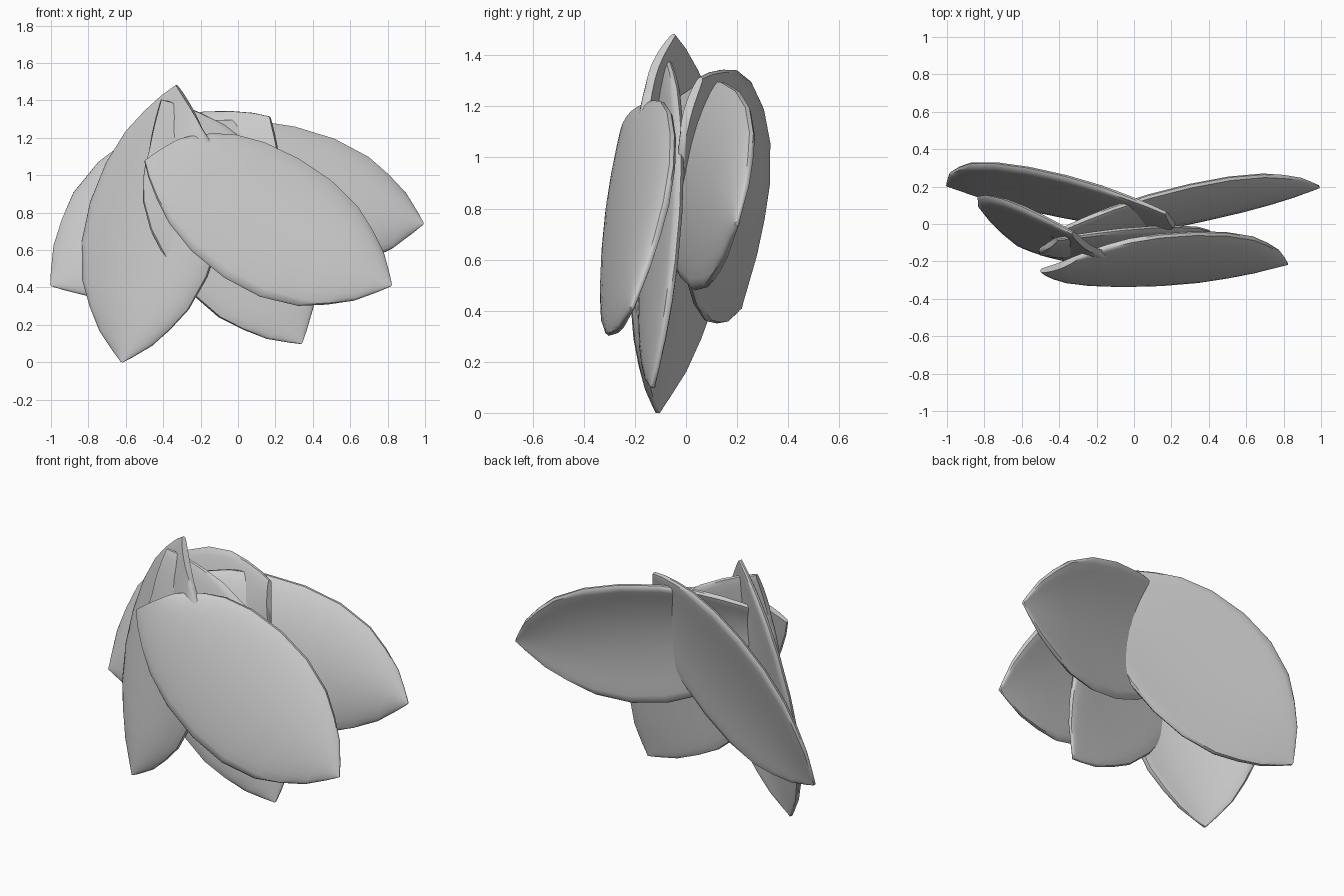
import bpy, bmesh
from math import sin, cos, pi
from mathutils import Vector

cube = bpy.data.objects.get("Cube")
if cube:
    bpy.data.objects.remove(cube, do_unlink=True)

mat = bpy.data.materials.new("soft_grey")
mat.use_nodes = True
grey = (0.6, 0.6, 0.6, 1)
mat.diffuse_color = grey
mat.node_tree.nodes["Principled BSDF"].inputs["Base Color"].default_value = grey

# Shared petal outline: (distance along petal, share of full width)
PROFILE = [(0, .28), (.04, .43), (.1, .6), (.18, .78), (.3, .93), (.45, 1), (.6, .97),
           (.74, .82), (.83, .62), (.91, .4), (.97, .15), (1, .01)]
RING = 28
HALF_THICK = 0.03


def petal(name, base, tip, upper, lower, upper_back, lower_back, skew):
    """Cupped petal: widths of both halves, how far each edge shifts in y,
    and how slanted the cut at the base is."""
    base, tip = Vector(base), Vector(tip)
    axis = tip - base
    across = Vector((-axis.z, 0, axis.x)).normalized()
    if across.z < 0:
        across.negate()
    up = across * upper + Vector((0, upper_back, 0))
    down = across * -lower + Vector((0, lower_back, 0))
    tilt, cup = (up - down) / 2, (up + down) / 2
    bm = bmesh.new()
    rings = []
    for t, w in PROFILE:
        ring = []
        thick = HALF_THICK * min(1, .3 + w)
        for i in range(RING):
            a = 2 * pi * i / RING
            s, h = cos(a), sin(a)
            h = abs(h) ** .5 * (1 if h > 0 else -1)
            normal = axis.cross(tilt + cup * (2 * s)).normalized()
            along = t - skew * s * (1 - t) ** 4
            p = base + axis * along + (tilt * s + cup * s * s) * w
            ring.append(bm.verts.new(p + normal * h * thick))
        rings.append(ring)
    for a, b in zip(rings, rings[1:]):
        for i in range(RING):
            j = (i + 1) % RING
            bm.faces.new((a[i], a[j], b[j], b[i]))
    bm.faces.new(rings[0])
    bm.faces.new(rings[-1])
    bmesh.ops.recalc_face_normals(bm, faces=bm.faces)
    mesh = bpy.data.meshes.new(name)
    bm.to_mesh(mesh)
    bm.free()
    mesh.materials.append(mat)
    obj = bpy.data.objects.new(name, mesh)
    bpy.context.collection.objects.link(obj)
    bpy.ops.object.select_all(action='DESELECT')
    obj.select_set(True)
    bpy.context.view_layer.objects.active = obj
    bpy.ops.object.shade_smooth_by_angle(angle=0.8)


# Overlapping fan of petals, front to back
petal("front_petal", (-.39, -.22, 1.15), (.82, -.21, .41), .32, .43, .17, -.11, -.04)
petal("front_right_petal", (-.25, -.12, 1.36), (-.62, -.11, 0), .39, .33, .27, -.09, .07)
petal("lower_petal", (-.45, -.11, 1.26), (.34, -.13, .1), .41, .35, .1, -.05, .07)
petal("back_left_petal", (-.4, -.09, 1.1), (.99, .2, .74), .33, .43, .17, -.05, .05)
petal("back_right_petal", (.2, .01, 1.19), (-1, .21, .41), .43, .37, .2, -.09, .03)
